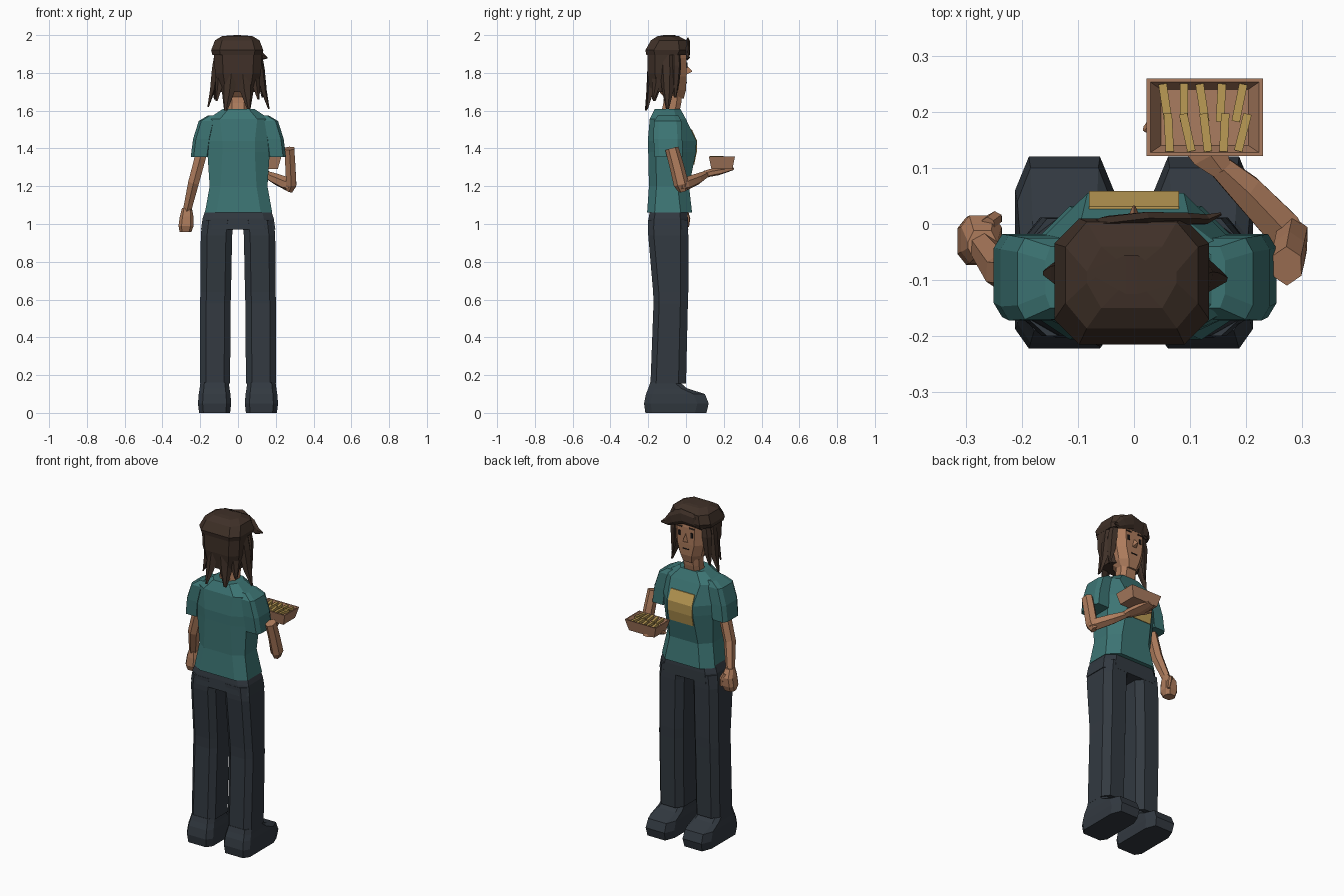
import bpy, bmesh, math
from mathutils import Vector


def material(name, rgb):
    m = bpy.data.materials.new(name)
    m.diffuse_color = (*rgb, 1)
    return m


SKIN = material("skin", (0.42, 0.20, 0.108))
TEAL = material("teal_cloth", (0.046, 0.178, 0.175))
DARK = material("dark_cloth", (0.032, 0.041, 0.052))
HAIR = material("brown_hair", (0.050, 0.030, 0.021))
YELLOW = material("yellow", (0.50, 0.33, 0.09))
TRAY = material("tray_brown", (0.40, 0.20, 0.115))
BLACK = material("eye_black", (0.012, 0.010, 0.010))


def loft(name, rings, mat, caps=True):
    """Skin a list of equal-length point rings."""
    bm = bmesh.new()
    rows = [[bm.verts.new(p) for p in r] for r in rings]
    n = len(rings[0])
    for a, b in zip(rows, rows[1:]):
        for i in range(n):
            j = (i + 1) % n
            bm.faces.new((a[i], a[j], b[j], b[i]))
    if caps:
        bm.faces.new(rows[0])
        bm.faces.new(rows[-1])
    bmesh.ops.recalc_face_normals(bm, faces=bm.faces)
    me = bpy.data.meshes.new(name)
    bm.to_mesh(me)
    bm.free()
    me.materials.append(mat)
    ob = bpy.data.objects.new(name, me)
    bpy.context.collection.objects.link(ob)
    return ob


def octo(z, cx, hx, y0, y1, fx=0.65, cf=0.04, cb=0.03):
    """Horizontal chamfered box ring; fx = flat share of the front and back."""
    f = hx * fx
    return [(cx - f, y1, z), (cx + f, y1, z), (cx + hx, y1 - cf, z), (cx + hx, y0 + cb, z),
            (cx + f, y0, z), (cx - f, y0, z), (cx - hx, y0 + cb, z), (cx - hx, y1 - cf, z)]


def rect(z, cx, cy, hx, hy):
    return [(cx + sx * hx, cy + sy * hy, z) for sx, sy in ((-1, -1), (1, -1), (1, 1), (-1, 1))]


def tube(name, path, sizes, mat, sides=6, ref=(0, 0, 1)):
    """Tapered tube; sizes hold (half width, half thickness along ref)."""
    pts = [Vector(p) for p in path]
    rings = []
    for i, p in enumerate(pts):
        d = (pts[min(i + 1, len(pts) - 1)] - pts[max(i - 1, 0)]).normalized()
        u = d.cross(Vector(ref)).normalized()
        v = u.cross(d)
        w, t = sizes[i]
        rings.append([p + u * w * math.cos(a) + v * t * math.sin(a)
                      for a in (2 * math.pi * (k + 0.5) / sides for k in range(sides))])
    return loft(name, rings, mat)


# shoes, trouser legs and sleeves, one per side
for s, side in ((-1, "left"), (1, "right")):
    cx = s * 0.124
    loft(side + "_shoe", [octo(z, cx, hx, y0, y1, 0.72, cf, 0.035) for z, hx, y0, y1, cf in (
        (0, 0.082, -0.215, 0.108, 0.06), (0.05, 0.088, -0.222, 0.12, 0.06),
        (0.10, 0.084, -0.212, 0.10, 0.06), (0.13, 0.079, -0.20, 0.005, 0.03),
        (0.16, 0.075, -0.19, -0.03, 0.03))], DARK)
    loft(side + "_trouser_leg", [octo(z, s * c, hx, y0, y1, 0.6) for z, c, hx, y0, y1 in (
        (0.155, 0.121, 0.079, -0.188, 0.0), (0.58, 0.12, 0.081, -0.172, 0.01),
        (0.64, 0.118, 0.081, -0.174, 0.012), (0.94, 0.114, 0.083, -0.20, 0.012),
        (1.02, 0.105, 0.083, -0.20, 0.01))], DARK)
    loft(side + "_sleeve", [octo(z, s * c + 0.002, hx, y0, y1, 0.7, 0.025, 0.025) for z, c, hx, y0, y1 in (
        (1.355, 0.202, 0.05, -0.166, -0.018), (1.45, 0.19, 0.05, -0.172, -0.02),
        (1.545, 0.165, 0.045, -0.17, -0.025), (1.575, 0.13, 0.03, -0.15, -0.04))], TEAL)

loft("trouser_hips", [octo(z, 0.001, hx, y0, y1, 0.72) for z, hx, y0, y1 in (
    (0.97, 0.197, -0.202, 0.012), (1.03, 0.188, -0.198, 0.01), (1.09, 0.168, -0.188, 0.004))], DARK)

# shirt body
loft("shirt", [octo(z, 0.003, hx, y0, y1, fx, cf, 0.04) for z, hx, y0, y1, fx, cf in (
    (1.06, 0.178, -0.206, 0.032, 0.66, 0.06), (1.20, 0.153, -0.196, 0.016, 0.62, 0.06),
    (1.38, 0.165, -0.200, 0.053, 0.52, 0.08), (1.44, 0.172, -0.202, 0.055, 0.50, 0.085),
    (1.555, 0.165, -0.192, 0.0, 0.60, 0.05), (1.61, 0.082, -0.165, -0.03, 0.65, 0.035))], TEAL)

# plain chest patch wrapped over the bust
patch = ((1.315, 0.0395), (1.38, 0.053), (1.44, 0.055), (1.50, 0.0275))
loft("chest_patch", [[(-0.08, y - 0.002, z), (0.08, y - 0.002, z), (0.08, y + 0.004, z), (-0.08, y + 0.004, z)]
                     for z, y in patch], YELLOW)

# neck and head
loft("neck", [octo(z, 0, 0.053, y0, y0 + 0.095, 0.6, 0.025, 0.025)
              for z, y0 in ((1.57, -0.135), (1.64, -0.12), (1.74, -0.11))], SKIN)
loft("head", [octo(z, 0, hx, y0, y1, fx, 0.04, 0.04) for z, hx, y0, y1, fx in (
    (1.665, 0.045, -0.11, -0.012, 0.6), (1.71, 0.075, -0.15, 0.0, 0.5), (1.78, 0.093, -0.18, 0.003, 0.6),
    (1.88, 0.097, -0.19, 0.002, 0.62), (1.95, 0.09, -0.17, -0.01, 0.6))], SKIN)
loft("nose", [[(-0.016, 0.0, 1.79), (0.016, 0.0, 1.79), (0, 0.0, 1.845)],
              [(-0.002, 0.033, 1.806), (0.002, 0.033, 1.806), (0, 0.031, 1.811)]], SKIN)
for s, side in ((-1, "left"), (1, "right")):
    loft(side + "_eye", [rect(z, s * 0.042, 0.003, 0.007, 0.004) for z in (1.825, 1.855)], BLACK)
    loft(side + "_eyebrow", [rect(z, s * 0.042, 0.003, 0.018, 0.004) for z in (1.877, 1.884)], HAIR)
loft("mouth", [rect(z, 0, 0.001, 0.02, 0.004) for z in (1.747, 1.752)], BLACK)

# hair cap and the mass behind the head
loft("hair_cap", [octo(z, -0.004, hx, y0, y1, 0.68, 0.045, 0.045) for z, hx, y0, y1 in (
    (1.895, 0.132, -0.21, 0.0), (1.92, 0.138, -0.215, 0.01),
    (1.972, 0.118, -0.186, 0.004), (1.995, 0.08, -0.15, -0.04), (2.0, 0.01, -0.10, -0.08))], HAIR)
loft("hair_back", [octo(z, 0, hx, y0, -0.065, 0.65, 0.02, 0.04) for z, hx, y0 in (
    (1.70, 0.10, -0.19), (1.80, 0.122, -0.205), (1.92, 0.128, -0.205))], HAIR)

# hanging locks: angle from the back, tip height, tip flare, half width
locks = ((-112, 1.66, 0.01, 0.033), (-84, 1.62, 0.04, 0.04), (-55, 1.65, 0.03, 0.04),
         (-20, 1.60, 0.04, 0.048), (18, 1.61, 0.03, 0.05), (52, 1.66, 0.03, 0.04),
         (80, 1.61, 0.045, 0.042), (110, 1.67, 0.015, 0.033))
for i, (deg, tip, flare, w) in enumerate(locks):
    a = math.radians(deg)
    out = Vector((math.sin(a), -math.cos(a), 0))
    side = Vector((math.cos(a), math.sin(a), 0))
    rings = []
    for t, k, grow in ((0, 0.8, -0.012), (0.35, 1.0, 0.002), (0.7, 0.75, 0.4 * flare), (1, 0.2, flare)):
        c = Vector((0.118 * out.x, -0.085 + 0.10 * out.y, 1.93 + (tip - 1.93) * t)) + out * grow
        c += side * 0.012 * t * (-1) ** i
        rings.append([c + side * w * k * u + out * 0.02 * k * v
                      for u, v in ((-1, -0.5), (-0.5, 0.8), (0.4, 1), (1, -0.3), (0, -1))])
    loft("hair_lock_%d" % (i + 1), rings, HAIR)

# swept fringe
tube("fringe", [(-0.105, -0.02, 1.90), (-0.05, 0.003, 1.935), (0.02, 0.01, 1.945), (0.085, 0.01, 1.915),
                (0.125, 0.008, 1.885), (0.155, 0.018, 1.88)],
     [(0.01, 0.022), (0.012, 0.04), (0.013, 0.045), (0.012, 0.038), (0.01, 0.022), (0.003, 0.004)], HAIR)

# lowered arm with a loose fist
tube("left_arm", [(-0.19, -0.09, 1.42), (-0.20, -0.09, 1.35), (-0.235, -0.085, 1.22), (-0.27, -0.04, 1.07)],
     [(0.034, 0.036), (0.034, 0.036), (0.033, 0.036), (0.025, 0.026)], SKIN, ref=(0, 1, 0))
loft("left_hand", [octo(z, cx, hx, y0, y1, 0.6, 0.02, 0.02) for z, cx, hx, y0, y1 in (
    (0.958, -0.278, 0.031, -0.06, 0.0), (0.99, -0.275, 0.040, -0.073, 0.012),
    (1.04, -0.272, 0.036, -0.07, 0.015), (1.085, -0.27, 0.026, -0.063, -0.012))], SKIN)
tube("left_thumb", [(-0.26, 0.0, 1.06), (-0.248, 0.01, 1.03), (-0.242, 0.008, 0.985)],
     [(0.013, 0.013), (0.014, 0.013), (0.008, 0.008)], SKIN, ref=(0, 1, 0))

# raised arm and flat palm under the tray
tube("right_upper_arm", [(0.272, -0.075, 1.40), (0.277, -0.05, 1.31), (0.282, -0.025, 1.21), (0.272, -0.015, 1.175)],
     [(0.03, 0.036), (0.031, 0.038), (0.031, 0.04), (0.02, 0.025)], SKIN, ref=(0, 1, 0))
tube("right_forearm", [(0.288, -0.035, 1.205), (0.265, -0.008, 1.21), (0.20, 0.06, 1.238), (0.15, 0.105, 1.262)],
     [(0.028, 0.028), (0.038, 0.036), (0.033, 0.03), (0.023, 0.02)], SKIN)
tube("right_palm", [(0.155, 0.098, 1.262), (0.135, 0.125, 1.27), (0.11, 0.17, 1.278), (0.095, 0.21, 1.285),
                    (0.085, 0.248, 1.293)],
     [(0.022, 0.02), (0.038, 0.02), (0.048, 0.02), (0.042, 0.014), (0.03, 0.008)], SKIN)
tube("right_thumb", [(0.11, 0.145, 1.275), (0.06, 0.155, 1.285), (0.02, 0.173, 1.30)],
     [(0.017, 0.014), (0.015, 0.013), (0.009, 0.009)], SKIN)

# open food tray
loft("tray", [rect(z, 0.126, 0.19, hx, hy) for z, hx, hy in (
    (1.292, 0.085, 0.056), (1.358, 0.104, 0.069), (1.358, 0.097, 0.063), (1.325, 0.078, 0.05))], TRAY)

# two rows of loose sticks
for row, (y, tilts) in enumerate(((0.216, (0.15, 0, 0.15, -0.05, -0.2)), (0.163, (0.05, 0.22, 0.12, -0.05, -0.25)))):
    for i, t in enumerate(tilts):
        x = 0.056 + 0.033 * i + 0.006 * row
        d = Vector((-math.sin(t), math.cos(t), 0)) * 0.034
        c = Vector((x, y, 1.347 + 0.005 * row))
        tube("stick_%d_%d" % (row + 1, i + 1), [c - d, c + d], [(0.0105, 0.0105)] * 2, YELLOW, sides=4)
